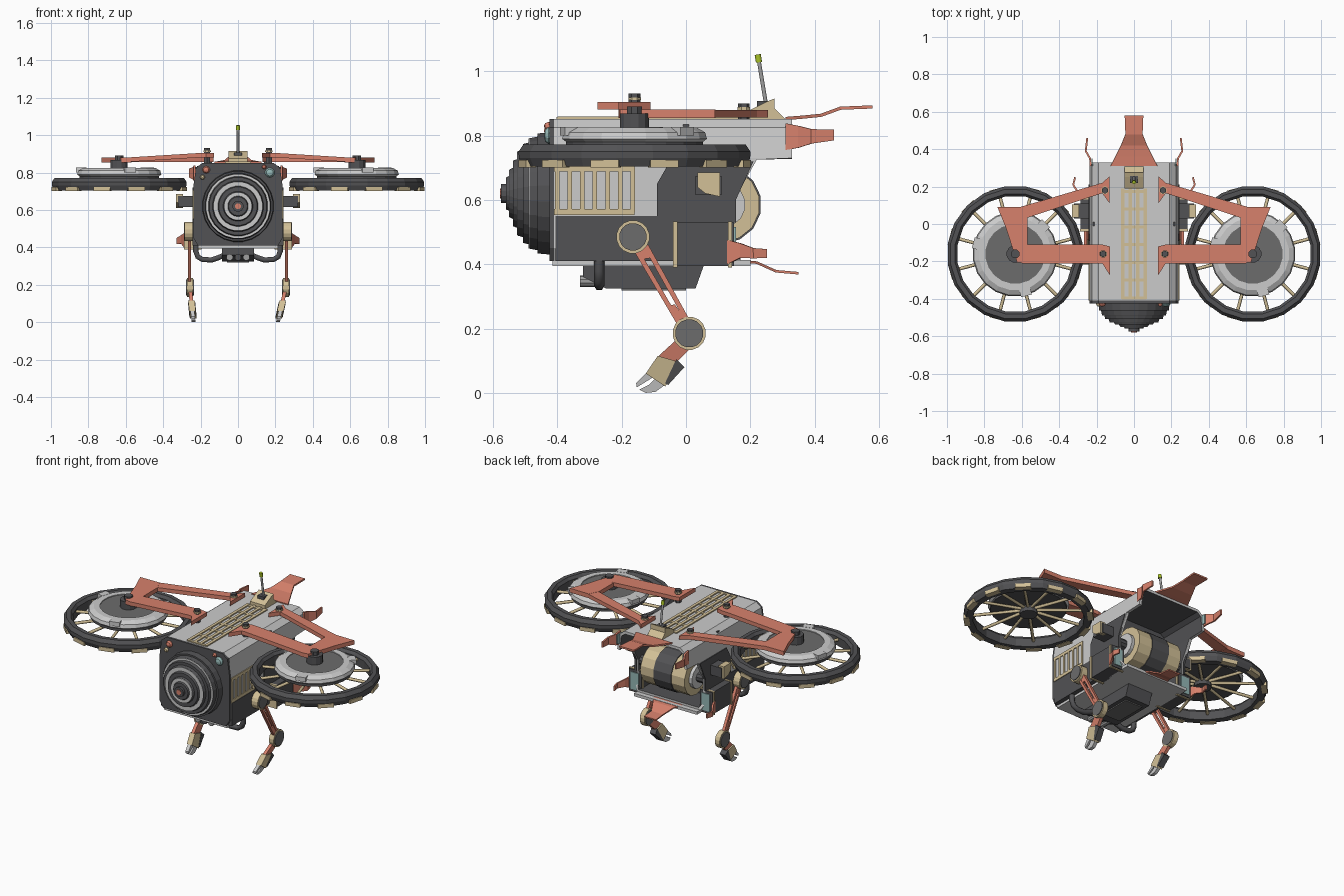
import bpy, bmesh, math
from mathutils import Vector

if "Cube" in bpy.data.objects:
    bpy.data.objects.remove(bpy.data.objects["Cube"])

def mat(name, c):
    m = bpy.data.materials.new(name)
    m.diffuse_color = (*c, 1)
    m.use_nodes = True
    m.node_tree.nodes["Principled BSDF"].inputs["Base Color"].default_value = m.diffuse_color
    return m

DARK = mat("dark", (0.085, 0.085, 0.09))
SLATE = mat("slate", (0.15, 0.15, 0.15))
MID = mat("mid_grey", (0.35, 0.35, 0.35))
TAN = mat("tan", (0.65, 0.53, 0.31))
RED = mat("red", (0.68, 0.22, 0.15))
TEAL = mat("teal", (0.3, 0.48, 0.47))
LIME = mat("lime", (0.4, 0.55, 0.02))

def mesh(name, verts, faces, m=None, f=None):
    bm = bmesh.new()
    vs = [bm.verts.new(f(Vector(v)) if f else v) for v in verts]
    for q in faces:
        bm.faces.new([vs[i] for i in q])
    bmesh.ops.remove_doubles(bm, verts=bm.verts, dist=1e-5)
    bmesh.ops.recalc_face_normals(bm, faces=bm.faces)
    me = bpy.data.meshes.new(name)
    bm.to_mesh(me)
    bm.free()
    if m:
        me.materials.append(m)
    ob = bpy.data.objects.new(name, me)
    bpy.context.collection.objects.link(ob)
    return ob

def prism(name, pts, axis, lo, hi, m=None, f=None):
    """Extrude a 2D outline along an axis."""
    put = {'x': lambda a, b, h: (h, a, b), 'y': lambda a, b, h: (a, h, b), 'z': lambda a, b, h: (a, b, h)}[axis]
    n = len(pts)
    v = [put(a, b, h) for h in (lo, hi) for a, b in pts]
    fs = [list(range(n)), list(range(n, 2 * n))]
    fs += [(i, (i + 1) % n, (i + 1) % n + n, i + n) for i in range(n)]
    return mesh(name, v, fs, m, f)

def box(name, x, y, z, m=None, f=None):
    return prism(name, [(x[0], y[0]), (x[1], y[0]), (x[1], y[1]), (x[0], y[1])], 'z', z[0], z[1], m, f)

def lathe(name, prof, c, axis, n, m=None, closed=False, f=None):
    """Revolve (radius, height) pairs around an axis through c."""
    v, fs, k = [], [], len(prof)
    for i in range(n):
        a = 2 * math.pi * (i + .5) / n
        for r, h in prof:
            p, q = r * math.cos(a), r * math.sin(a)
            o = {'x': (h, p, q), 'y': (p, h, q), 'z': (p, q, h)}[axis]
            v.append(Vector(c) + Vector(o))
    for i in range(n):
        j = (i + 1) % n
        for a in range(k if closed else k - 1):
            b = (a + 1) % k
            q = [i * k + a, i * k + b, j * k + b, j * k + a]
            if prof[a][0] == 0: q.pop(3)
            elif prof[b][0] == 0: q.pop(2)
            fs.append(q)
    return mesh(name, v, fs, m, f)

def disc(name, r, h0, h1, c, axis, n, m=None, f=None):
    return lathe(name, [(0, h0), (r, h0), (r, h1), (0, h1)], c, axis, n, m, f=f)

def tube(name, pts, r, m=None):
    cu = bpy.data.curves.new(name, 'CURVE')
    cu.dimensions, cu.bevel_depth, cu.bevel_resolution, cu.use_fill_caps = '3D', r, 1, True
    sp = cu.splines.new('POLY')
    sp.points.add(len(pts) - 1)
    for p, co in zip(sp.points, pts):
        p.co = (*co, 1)
    if m:
        cu.materials.append(m)
    ob = bpy.data.objects.new(name, cu)
    bpy.context.collection.objects.link(ob)
    return ob

def strip(name, rows, m, t=0.01):
    """Bent sheet from pairs of edge points."""
    v = [p for r in rows for p in r]
    ob = mesh(name, v, [(2*i, 2*i+1, 2*i+3, 2*i+2) for i in range(len(rows) - 1)], m)
    s = ob.modifiers.new("thick", 'SOLIDIFY')
    s.thickness, s.offset = t, 0
    return ob

# Hull: tube open at the slanted back, dark inside
half = [(.19, .852, .33), (.225, .825, .33), (.238, .73, .33), (.238, .725, .22), (.238, .60, .15), (.238, .45, .15), (.215, .41, .17)]
loop = half + [(-x, z, y) for x, z, y in reversed(half)]
n = len(loop)
hull = mesh("hull", [(x, -.41, z) for x, z, y in loop] + [(x, y, z) for x, z, y in loop],
            [list(range(n))] + [(i, (i+1) % n, (i+1) % n + n, i + n) for i in range(n)])
hull.data.materials.append(None)
hull.data.materials.append(DARK)
so = hull.modifiers.new("wall", 'SOLIDIFY')
so.thickness, so.offset, so.material_offset, so.material_offset_rim = .018, -1, 1, 0
prism("front_frame", [(x, z) for x, z, y in loop], 'y', -.424, -.405, DARK)
box("bulkhead", (-.22, .22), (-.01, .01), (.42, .835), DARK)

# Stepped nose with light ring faces
steps = [(.193, -.462), (.178, -.487), (.16, -.507), (.137, -.524), (.108, -.538), (.08, -.549), (.055, -.56)]
prof, y0 = [(0, -.41), (.193, -.41)], -.41
for i, (r, y) in enumerate(steps):
    prof += [(r, y0), (r - .005, y)]
    y0 = y
    if i % 2:
        nxt = steps[i+1][0]
        lathe("nose_ring", [(r - .006, y + .002), (r - .006, y - .002), (nxt, y - .002), (nxt, y + .002)], (0, 0, .62), 'y', 24, None, True)
lathe("nose", prof + [(0, y0)], (0, 0, .62), 'y', 24, DARK)
disc("nose_tip", .03, -.575, -.55, (0, 0, .62), 'y', 12, DARK)
disc("nose_lens", .016, -.579, -.57, (0, 0, .62), 'y', 10, RED)
for x, z, r, m in [(.17, .80, .026, TEAL), (-.17, .815, .02, RED), (-.19, .775, .013, TAN), (.14, .83, .012, RED)]:
    lathe("front_light", [(0, -.022), (r * .7, -.018), (r, -.008), (r, .01), (0, .01)], (x, -.42, z), 'y', 10, m)

# Top grille
for x in (-.06, -.02, .02, .06):
    box("top_grille_bar", (x - .009, x + .009), (-.40, .19), (.848, .859), TAN)
for i in range(7):
    y = -.395 + i * .095
    box("top_grille_cross", (-.065, .065), (y - .008, y + .008), (.848, .858), TAN)

# Antenna
prism("antenna_base", [(.19, .85), (.31, .85), (.275, .885), (.275, .915), (.25, .905), (.19, .875)], 'x', -.05, .05, TAN)
box("antenna_socket", (-.022, .022), (.22, .26), (.875, .908), DARK)
tube("antenna_rod", [(0, .25, .89), (0, .226, 1.035)], .007, MID)
tube("antenna_tip", [(0, .227, 1.028), (0, .223, 1.052)], .011, LIME)

# Underside
box("belly_plate", (-.215, .215), (-.415, .2), (.395, .413))
prism("belly_pod", [(-.32, .395), (.055, .395), (.03, .325), (-.25, .325), (-.32, .36)], 'x', -.085, .085, DARK)
box("belly_hatch", (-.06, .06), (-.2, 0), (.318, .33), SLATE)
for x in (-.045, 0, .045):
    disc("belly_sensor", .018, -.33, -.26, (x, 0, .347), 'y', 10, MID if x else DARK)

# Engine drum inside the open back
for x0, x1, r, m in [(-.15, -.06, .115, TAN), (-.06, .06, .12, DARK), (.06, .15, .115, TAN), (-.17, .17, .07, None)]:
    disc("engine_drum", r, x0, x1, (0, .115, .585), 'x', 14, m)
disc("engine_axle", .03, -.225, .225, (0, .115, .585), 'x', 10, DARK)

# Rear petals at centre
strip("top_petal", [((-w, y, z), (w, y, z)) for w, y, z in
      [(.125, .31, .853), (.10, .36, .857), (.07, .42, .863), (.046, .48, .885), (.05, .58, .889)]], RED)
strip("bottom_petal", [((-w, y, z), (w, y, z)) for w, y, z in
      [(.10, .17, .41), (.07, .22, .405), (.04, .28, .378), (.04, .35, .372)]], RED, .008)

for s, side in ((1, "right"), (-1, "left")):
    mir = lambda v, s=s: Vector((v.x * s, v.y, v.z))
    P = lambda nm, pts, ax, lo, hi, m=None, f=mir: prism(side + nm, pts, ax, lo, hi, m, f)
    B = lambda nm, x, y, z, m=None, f=mir: box(side + nm, x, y, z, m, f)

    # Hull side panels and grille
    P("_lower_panel", [(-.405, .41), (0, .41), (0, .53), (-.03, .55), (-.405, .55)], 'x', .215, .242, DARK)
    P("_rear_panel", [(-.09, .53), (-.09, .65), (-.05, .72), (.21, .72), (.155, .6), (.155, .53)], 'x', .23, .243, DARK)
    for z in (.562, .697):
        B("_grille_rail", (.23, .243), (-.41, -.16), (z - .009, z + .009), TAN)
    for i in range(7):
        y = -.40 + i * .039
        B("_grille_slat", (.23, .243), (y - .007, y + .007), (.56, .70), TAN)

    # Side boxes and thrusters
    B("_upper_box", (.24, .32), (.03, .11), (.615, .675), DARK)
    P("_upper_box_cover", [(.035, .685), (.105, .685), (.105, .61), (.06, .62), (.035, .64)], 'x', .295, .332, TAN)
    B("_thruster", (.2, .285), (-.035, .15), (.395, .53), DARK)
    for y in (-.035, .135):
        B("_thruster_band", (.195, .29), (y - .005, y + .008), (.39, .533), TAN)
    B("_thruster_glow", (.215, .27), (.145, .155), (.41, .515), TEAL)
    strip(side + "_lower_petal", [((s * x, y, a), (s * x, y, b)) for x, y, a, b in
          [(.285, .13, .40, .475), (.30, .17, .42, .465), (.325, .21, .418, .45), (.315, .25, .42, .447)]], RED)
    strip(side + "_upper_petal", [((s * x, y, a), (s * x, y, b)) for x, y, a, b in
          [(.232, .31, .755, .838), (.235, .35, .762, .83), (.258, .39, .775, .82), (.25, .46, .785, .818)]], RED)
    strip(side + "_petal_lining", [((s * x, y, a), (s * x, y, b)) for x, y, a, b in
          [(.222, .31, .765, .83), (.225, .35, .77, .825)]], TEAL, .006)

    # Rotor
    c = (s * .635, -.16, 0)
    lathe(side + "_rotor_ring", [(.312, .703), (.352, .703), (.364, .73), (.365, .75), (.35, .772), (.325, .772), (.312, .755)], c, 'z', 20, DARK, True)
    lathe(side + "_rotor_plate", [(0, .78), (.215, .78), (.228, .79), (.222, .81), (.195, .825), (.16, .825), (.16, .815), (0, .815)], c, 'z', 20)
    disc(side + "_rotor_core", .16, .80, .82, c, 'z', 20, SLATE)
    disc(side + "_rotor_underside", .215, .765, .782, c, 'z', 20, DARK)
    disc(side + "_rotor_lower_hub", .05, .73, .77, c, 'z', 12, DARK)
    disc(side + "_rotor_hub", .047, .82, .868, c, 'z', 12, DARK)
    disc(side + "_rotor_hub_cap", .025, .86, .89, c, 'z', 8, DARK)
    for i in range(12):
        a = 2 * math.pi * (i + .5) / 12
        d = Vector((math.cos(a), math.sin(a), 0))
        tube(side + "_rotor_spoke", [Vector(c) + d * .04 + Vector((0, 0, .758)), Vector(c) + d * .325 + Vector((0, 0, .74))], .009, TAN)
        turn = lambda v, c=c, a=a: Vector(c) + Vector((v.x * math.cos(a) - v.y * math.sin(a), v.x * math.sin(a) + v.y * math.cos(a), v.z))
        box(side + "_ring_patch", (.33, .362), (-.045, .045), (.701, .724), TAN, turn)
        if i % 4 == 1:
            box(side + "_plate_tab", (.19, .232), (-.03, .03), (.80, .826), None, turn)

    # Rotor bracket, rising towards its front foot
    def slope(v, s=s):
        v.z += .025 * min(1, max(0, (.6 - v.x) / .4))
        return Vector((v.x * s, v.y, v.z))
    P("_bracket_front", [(.128, -.12), (.128, -.275), (.17, -.21), (.2, -.21), (.6, -.21), (.6, -.11), (.2, -.11), (.17, -.11)], 'z', .856, .88, RED, slope)
    P("_bracket_outer", [(.73, .09), (.6, .092), (.57, .03), (.57, -.11), (.575, -.21), (.625, -.205), (.685, -.02)], 'z', .855, .881, RED)
    P("_bracket_rear", [(.13, .255), (.13, .11), (.17, .165), (.58, .03), (.605, .092), (.17, .22)], 'z', .856, .88, RED)
    for x, y, z in ((.165, -.16, .93), (.155, .18, .90)):
        disc(side + "_bracket_bolt", .018, .845, z, (s * x, y, 0), 'z', 6, DARK)
        disc(side + "_bracket_washer", .021, z - .02, z - .012, (s * x, y, 0), 'z', 8, TAN)

    # Cable loop
    tube(side + "_cable", [(s * x, -.27, z) for x, z in
         [(.225, .455), (.226, .38), (.215, .35), (.19, .335), (.14, .333), (.105, .345), (.07, .36)]], .016, DARK)

    # Arm with claw; the forearm leans inwards
    lean = .22 if s > 0 else .1
    bend = lambda v, s=s, k=lean: Vector((s * (v.x - k * max(0, .2 - v.z)), v.y, v.z))
    disc(side + "_shoulder", .052, .22, .285, (0, -.165, .485), 'x', 16, TAN, mir)
    disc(side + "_shoulder_cap", .043, .28, .29, (0, -.165, .485), 'x', 16, SLATE, mir)
    for o in (-.019, .019):
        P("_upper_arm_bar", [(-.145 + o - .009, .46), (-.145 + o + .009, .46), (.003 + o * .8 + .008, .20), (.003 + o * .8 - .008, .20)], 'x', .25, .268, RED)
    P("_upper_arm_web", [(-.06, .27), (-.035, .275), (.02, .2), (-.02, .2)], 'x', .252, .266, RED)
    P("_upper_arm_top_web", [(-.165, .46), (-.125, .46), (-.105, .42), (-.14, .415)], 'x', .252, .266, RED)
    disc(side + "_elbow", .052, .24, .272, (0, .01, .185), 'x', 16, TAN, mir)
    disc(side + "_elbow_cap", .044, .236, .277, (0, .01, .185), 'x', 16, SLATE, mir)
    P("_forearm", [(-.03, .165), (.015, .14), (-.035, .09), (-.085, .115)], 'x', .248, .268, RED, bend)
    P("_wrist", [(-.088, .115), (-.035, .1), (-.012, .075), (-.065, .02), (-.125, .06)], 'x', .24, .275, TAN, bend)
    P("_wrist_guard", [(-.03, .105), (-.005, .08), (-.055, .025), (-.065, .03)], 'x', .238, .277, DARK, bend)
    P("_claw_upper", [(-.125, .06), (-.155, .03), (-.153, .017), (-.10, .05)], 'x', .247, .268, None, bend)
    P("_claw_lower", [(-.095, .045), (-.065, .025), (-.095, .003), (-.125, 0), (-.145, .01), (-.115, .025)], 'x', .247, .268, None, bend)
